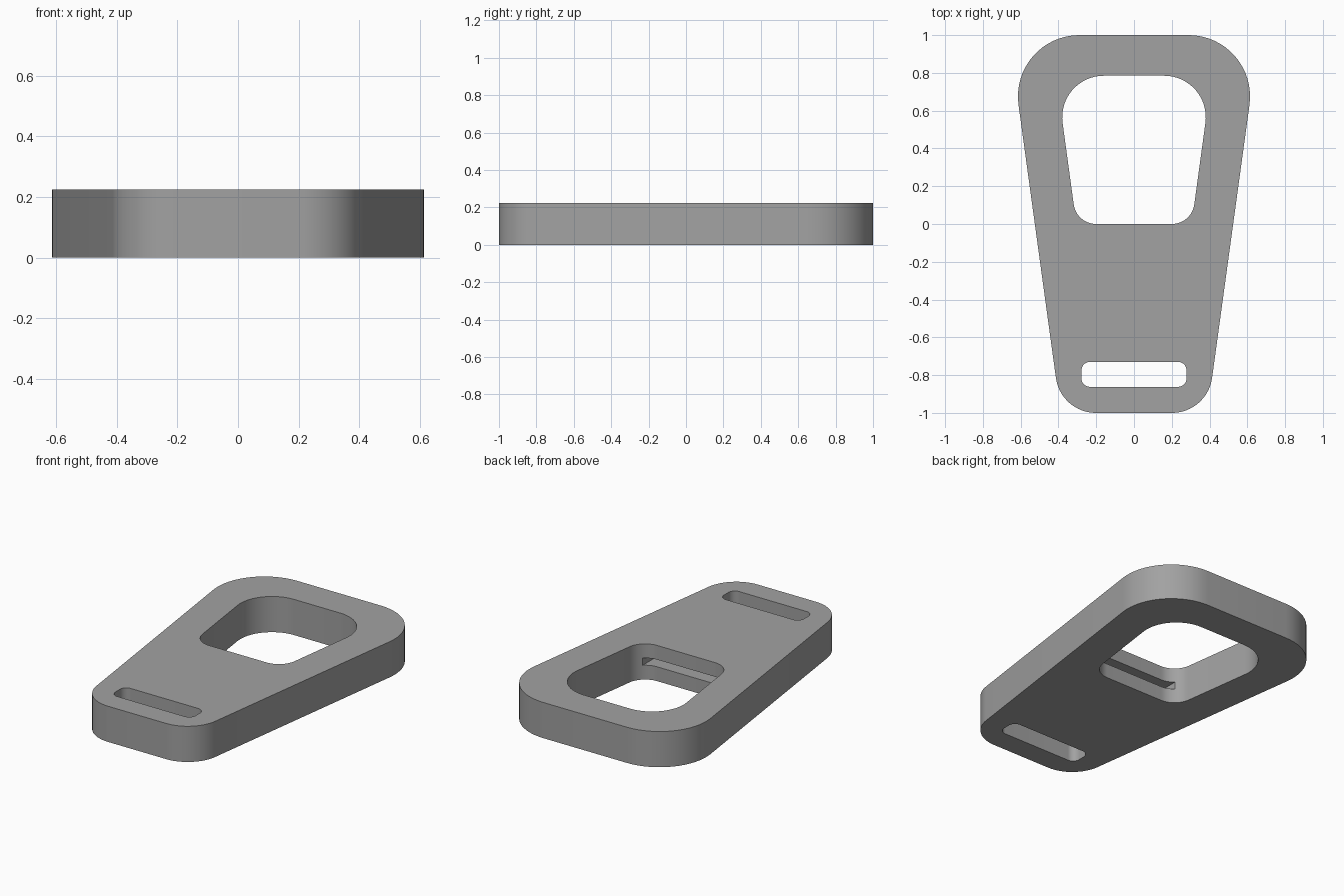
import bpy, bmesh, math
from mathutils import Vector

if "Cube" in bpy.data.objects:
    bpy.data.objects.remove(bpy.data.objects["Cube"])

THICK = 0.224


def rounded(corners, steps=16):
    """Outline from (x, y, radius) corners, listed counter-clockwise."""
    pts = []
    n = len(corners)
    for i, (x, y, r) in enumerate(corners):
        p = Vector((x, y))
        a = (Vector(corners[i - 1][:2]) - p).normalized()
        b = (Vector(corners[(i + 1) % n][:2]) - p).normalized()
        half = a.angle(b) / 2
        centre = p + (a + b).normalized() * (r / math.sin(half))
        start = p + a * (r / math.tan(half)) - centre
        sweep = math.pi - 2 * half
        for k in range(steps + 1):
            t = sweep * k / steps
            c, s = math.cos(t), math.sin(t)
            pts.append((centre.x + start.x * c - start.y * s,
                        centre.y + start.x * s + start.y * c))
    return pts


def trapezoid(y0, half0, r0, y1, half1, r1):
    return rounded([(-half0, y0, r0), (half0, y0, r0),
                    (half1, y1, r1), (-half1, y1, r1)])


def extrude(name, pts, z0, z1):
    bm = bmesh.new()
    face = bm.faces.new([bm.verts.new((x, y, z0)) for x, y in pts])
    top = bmesh.ops.extrude_face_region(bm, geom=[face])["geom"]
    bmesh.ops.translate(bm, vec=(0, 0, z1 - z0),
                        verts=[v for v in top if isinstance(v, bmesh.types.BMVert)])
    bmesh.ops.recalc_face_normals(bm, faces=bm.faces)
    mesh = bpy.data.meshes.new(name)
    bm.to_mesh(mesh)
    bm.free()
    obj = bpy.data.objects.new(name, mesh)
    bpy.context.collection.objects.link(obj)
    return obj


# Tapered body plate
body = extrude("opener_body", trapezoid(-1, 0.388, 0.214, 1, 0.662, 0.325), 0, THICK)

# Large grip opening and narrow strap slot
opening = extrude("opening_cutter", trapezoid(0, 0.305, 0.12, 0.785, 0.412, 0.22), -0.1, 0.4)
strap = extrude("strap_slot_cutter", trapezoid(-0.862, 0.278, 0.045, -0.73, 0.278, 0.045), -0.1, 0.4)

# Thin round-ended pocket in the front wall of the opening
R = 0.28
arc = [(R * math.cos(t), -0.12 + R * math.sin(t))
       for t in (math.pi + math.pi * k / 32 for k in range(33))]
pocket = extrude("insert_pocket_cutter", arc + [(R, 0.15), (-R, 0.15)], 0.09, 0.135)

bpy.context.view_layer.objects.active = body
body.select_set(True)
for cutter in (opening, strap, pocket):
    mod = body.modifiers.new(cutter.name, "BOOLEAN")
    mod.operation = "DIFFERENCE"
    mod.solver = "EXACT"
    mod.object = cutter
    bpy.ops.object.modifier_apply(modifier=mod.name)
    bpy.data.objects.remove(cutter)

# Single grey finish
grey = bpy.data.materials.new("plain_grey")
grey.diffuse_color = (0.36, 0.36, 0.36, 1)
grey.use_nodes = True
grey.node_tree.nodes["Principled BSDF"].inputs["Base Color"].default_value = grey.diffuse_color
body.data.materials.clear()
body.data.materials.append(grey)
bpy.ops.object.shade_smooth_by_angle(angle=math.radians(30))
